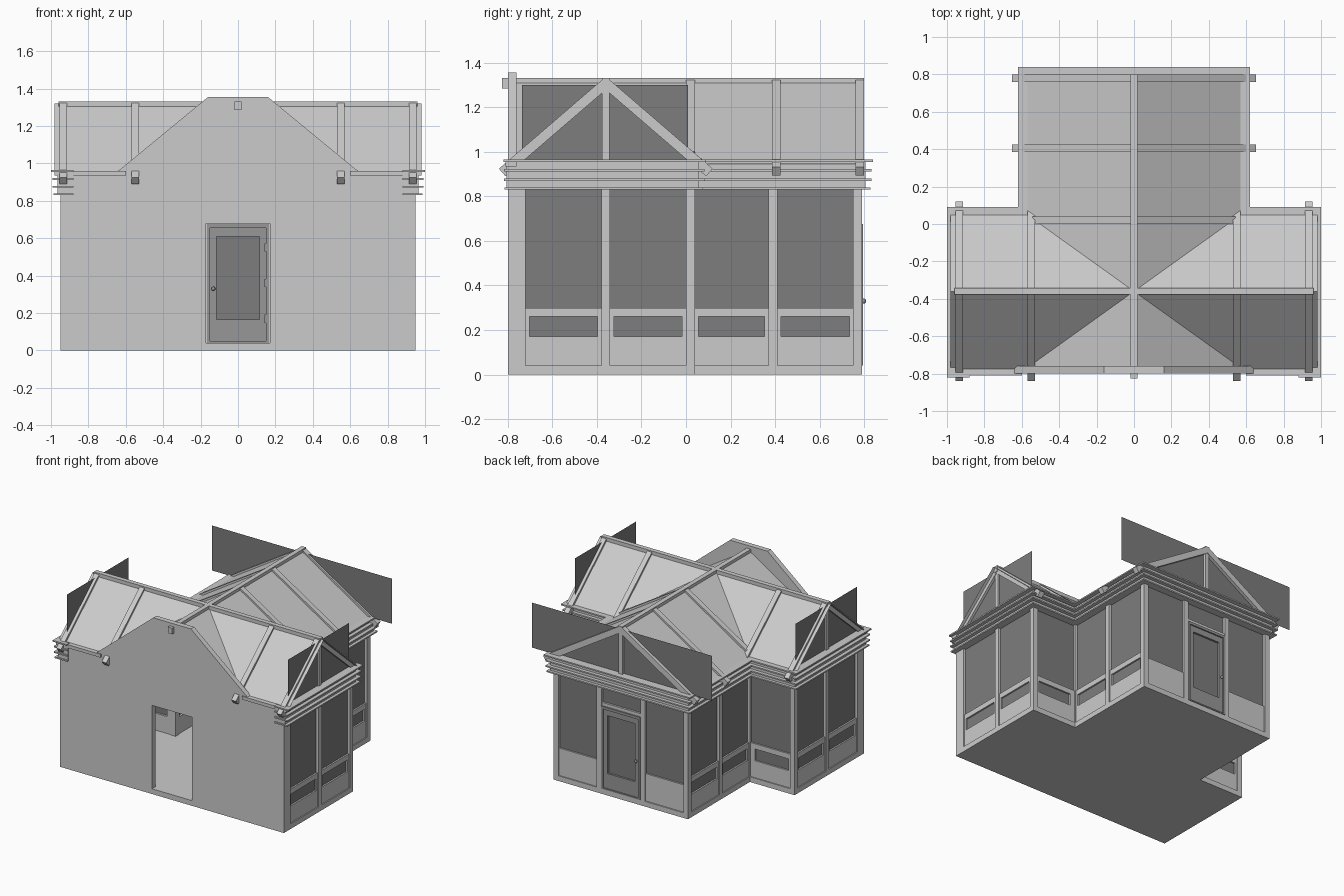
import bpy, bmesh, math
from mathutils import Vector as V

if "Cube" in bpy.data.objects:
    bpy.data.objects.remove(bpy.data.objects["Cube"])

# shades: parts are matched by words in their names, all others stay plain
SHADES = (("pane", 0.205), ("low_panel", 0.205), ("door_post", 0.8), ("door_", 0.31),
          ("roof", 0.56), ("front_wall", 0.56), ("floor", 0.56))
mats = {}


def shade(ob):
    for word, v in SHADES:
        if word in ob.name:
            if v not in mats:
                mats[v] = bpy.data.materials.new("grey_%d" % (v * 100))
                mats[v].diffuse_color = (v, v, v, 1)
            ob.data.materials.append(mats[v])
            return


def mesh(name, verts, faces):
    me = bpy.data.meshes.new(name)
    bm = bmesh.new()
    vs = [bm.verts.new(v) for v in verts]
    for f in faces:
        bm.faces.new([vs[i] for i in f])
    if len(faces) > 1:
        bmesh.ops.recalc_face_normals(bm, faces=bm.faces)
    bm.to_mesh(me)
    bm.free()
    ob = bpy.data.objects.new(name, me)
    bpy.context.collection.objects.link(ob)
    shade(ob)
    return ob


def prism(name, loop, shift):
    """Extrude a planar loop of points along shift."""
    n = len(loop)
    a = [V(p) for p in loop]
    sides = [(i, (i + 1) % n, (i + 1) % n + n, i + n) for i in range(n)]
    return mesh(name, a + [p + V(shift) for p in a],
                [tuple(range(n)), tuple(range(n, 2 * n))] + sides)


def box(name, x0, x1, y0, y1, z0, z1):
    return prism(name, [(x0, y0, z0), (x1, y0, z0), (x1, y1, z0), (x0, y1, z0)], (0, 0, z1 - z0))


def beam(name, a, b, w, h):
    a, b = V(a), V(b)
    d = (b - a).normalized()
    s = d.cross(V((0, 0, 1))).normalized() * w / 2
    u = s.normalized().cross(d) * h / 2
    return prism(name, [a + s + u, a - s + u, a - s - u, a + s - u], b - a)


def sheet(name, pts):
    return mesh(name, pts, [tuple(range(len(pts)))])


# footprint sizes: wing half length, back wing half width, wall lines
WX, BX, YF, YM, YB = 0.95, 0.57, -0.80, 0.04, 0.79
RY, RZ = -0.36, 1.32        # cross ridge position and ridge height


def outline(d):
    half = [(0.88, YF - 0.4 * d), (WX + d, YF - 0.4 * d), (WX + d, YM + d),
            (BX + d, YM + d), (BX + d, YB + d)]
    return half + [(-x, y) for x, y in reversed(half)]


def wz(dy):
    return RZ - 0.87 * abs(dy)


def mz(x):
    return RZ - 0.623 * abs(x)


# floor slab
prism("floor_slab", [(x, y, 0) for x, y in outline(0)], (0, 0, 0.04))

# front gable wall with doorway
half = [(0.17, 0.68), (0.17, 0.04), (WX, 0.04), (WX, 0.95), (0.64, 0.96), (0.16, 1.355)]
loop = half + [(-x, z) for x, z in reversed(half)]
prism("front_wall", [(x, YF, z) for x, z in loop], (0, 0.04, 0))


# glazed wall bay: sill with low panel, window pane
def bay(p0, p1, n, low=True, sill=0.30):
    p0, p1, n = V(p0).to_3d(), V(p1).to_3d(), V(n).to_3d()
    t = (p1 - p0).normalized()
    L = (p1 - p0).length

    def part(name, u0, u1, z0, z1, v0=-0.035, v1=-0.008):
        q = [p0 + t * u + n * v for u, v in ((u0, v0), (u1, v0), (u1, v1), (u0, v1))]
        prism(name, [c + V((0, 0, z0)) for c in q], (0, 0, z1 - z0))

    def pane(name, u0, u1, z0, z1):
        a, b = p0 + t * u0 - n * 0.02, p0 + t * u1 - n * 0.02
        sheet(name, [a + V((0, 0, z0)), b + V((0, 0, z0)), b + V((0, 0, z1)), a + V((0, 0, z1))])
    pane("window_pane", 0, L, sill, 0.84)
    if low:
        part("sill_wall", 0, L, 0.04, 0.17)
        part("sill_rail", 0, L, 0.26, sill)
        part("sill_side", 0, 0.037, 0.17, 0.26)
        part("sill_side", L - 0.037, L, 0.17, 0.26)
        pane("low_panel", 0.037, L - 0.037, 0.17, 0.26)
    else:
        part("sill_wall", 0, L, 0.04, sill)


for s in (1, -1):
    for y0, y1 in ((-0.74, RY), (RY, 0.02)):
        bay((s * WX, y0), (s * WX, y1), (s, 0))
    for y0, y1 in ((0.02, 0.39), (0.39, 0.77)):
        bay((s * BX, y0), (s * BX, y1), (s, 0))
    bay((s * BX, YM), (s * 0.93, YM), (0, 1))
    bay((s * 0.19, YB), (s * 0.55, YB), (0, 1), False, 0.25)
    # posts
    for x, y in ((WX, -0.72), (WX, RY + 0.02), (WX, YM), (BX, 0.41), (BX, YB), (BX, YM)):
        box("wall_post", s * x, s * (x - 0.04), y - 0.04, y, 0.04, 0.84)
    box("door_post", s * 0.165, s * 0.205, YB - 0.04, YB, 0.04, 0.84)

# cornice: fascia and projecting fins following the outline
for name, d, z0, z1 in (("fascia", 0.015, 0.84, 0.955), ("cornice_top", 0.05, 0.955, 0.965),
                        ("cornice_fin", 0.042, 0.912, 0.922), ("cornice_fin", 0.042, 0.87, 0.88),
                        ("cornice_fin", 0.037, 0.83, 0.84)):
    o, i = outline(d), outline(-0.03)
    n = len(o)
    vs = [(x, y, z) for z in (z0, z1) for l in (o, i) for x, y in l]
    fs = [(0, n, 3 * n, 2 * n), (n - 1, 2 * n - 1, 4 * n - 1, 3 * n - 1)]
    for k in range(n - 1):
        for a, b in ((0, n), (2 * n, 3 * n), (0, 2 * n), (n, 3 * n)):
            fs.append((a + k, a + k + 1, b + k + 1, b + k))
    mesh(name, vs, fs)

# roof sheets meeting at the valleys
top = (0, RY, RZ)
for s in (1, -1):
    e = s * 0.60
    zb = mz(0.60)
    sheet("main_roof", [(0, -0.78, RZ), top, (e, RY - 0.43, zb)])
    sheet("main_roof", [top, (0, 0.80, RZ), (e, 0.80, zb), (e, RY + 0.43, zb)])
    for f in (1, -1):
        y = RY + f * 0.43
        sheet("wing_roof", [top, (s * 0.98, RY, RZ), (s * 0.98, y, zb), (e, y, zb)])
        # wing rafters
        for x, r in ((0.935, 0.465), (0.55, 0.465 if f < 0 else 0.42)):
            beam("wing_rafter", (s * x, RY, RZ - 0.012), (s * x, RY + f * r, wz(r) - 0.008), 0.04, 0.045)
    # back wing rafters
    for y, r in ((0.02, 0.53), (0.405, 0.64), (0.78, 0.64)):
        beam("main_rafter", (0, y, RZ - 0.012), (s * r, y, mz(r) - 0.008), 0.04, 0.045)
    # front eaves flashing, gable glass and king posts
    box("eaves_flashing", s * 0.60, s * 0.98, -0.81, -0.76, 0.935, 0.96)
    box("king_post", s * 0.92, s * 0.95, RY - 0.017, RY + 0.017, 0.95, 1.30)
    g = s * 0.937
    sheet("gable_pane", [(g, -0.735, 0.955), (g, 0.01, 0.955), (g, 0.01, 1.30), (g, -0.735, 1.30)])
box("king_post", -0.017, 0.017, 0.762, 0.795, 0.95, 1.30)
sheet("gable_pane", [(-0.765, 0.775, 0.955), (0.765, 0.775, 0.955), (0.765, 0.775, 1.30), (-0.765, 0.775, 1.30)])

# ridge beams
box("wing_ridge", -0.96, 0.96, RY - 0.018, RY + 0.018, 1.285, 1.332)
box("main_ridge", -0.018, 0.018, -0.825, 0.80, 1.285, 1.332)

# back door: frame, leaf, glass, transom, hinges, knobs
for s in (1, -1):
    box("door_frame_side", s * 0.15, s * 0.167, 0.745, 0.795, 0.04, 0.675)
    box("door_stile", s * 0.115, s * 0.15, 0.755, 0.785, 0.05, 0.655)
box("door_frame_head", -0.167, 0.167, 0.745, 0.795, 0.655, 0.675)
box("door_threshold", -0.15, 0.15, 0.745, 0.795, 0.04, 0.05)
box("door_bottom_rail", -0.115, 0.115, 0.755, 0.785, 0.05, 0.165)
box("door_top_rail", -0.115, 0.115, 0.755, 0.785, 0.61, 0.655)
sheet("door_pane", [(-0.115, 0.77, 0.165), (0.115, 0.77, 0.165), (0.115, 0.77, 0.61), (-0.115, 0.77, 0.61)])
box("transom_rail", -0.167, 0.167, 0.75, 0.785, 0.675, 0.70)
sheet("transom_pane", [(-0.167, 0.77, 0.70), (0.167, 0.77, 0.70), (0.167, 0.77, 0.84), (-0.167, 0.77, 0.84)])
for z in (0.17, 0.36, 0.55):
    box("door_hinge", 0.141, 0.151, 0.742, 0.755, z - 0.022, z + 0.022)
for y in (0.742, 0.798):
    bpy.ops.mesh.primitive_uv_sphere_add(segments=12, ring_count=8, radius=0.011, location=(-0.132, y, 0.33))
    bpy.context.object.name = "door_knob"
    bpy.ops.object.shade_smooth_by_angle()
    shade(bpy.context.object)

for m in bpy.data.materials:
    if m.users and not m.is_grease_pencil:
        m.use_nodes = True
        m.node_tree.nodes["Principled BSDF"].inputs["Base Color"].default_value = m.diffuse_color
